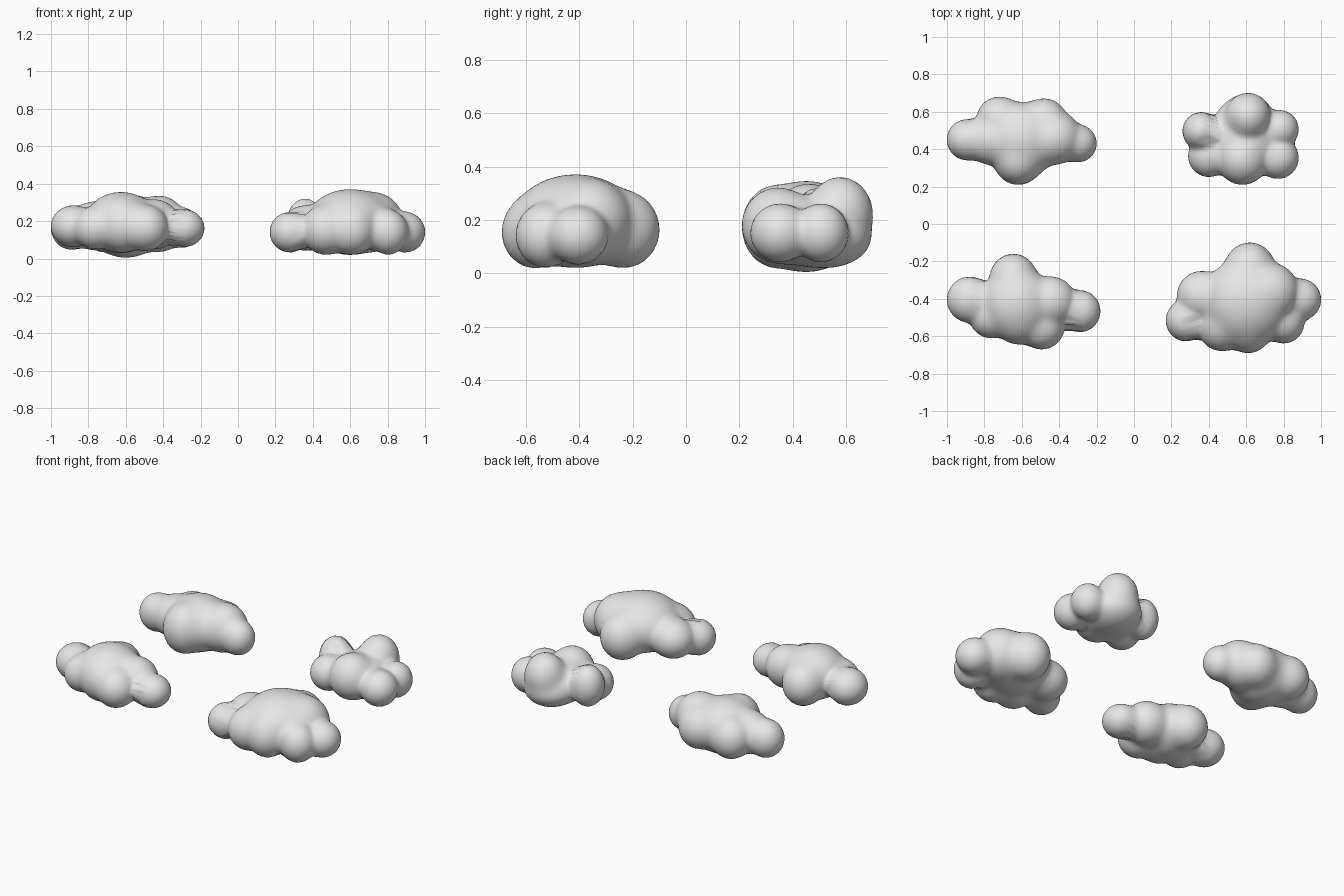
import bpy
import bmesh
import math
from mathutils import Vector

default = bpy.data.objects.get("Cube")
if default:
    bpy.data.objects.remove(default, do_unlink=True)

grey = bpy.data.materials.new("cloud grey")
grey.use_nodes = True
grey.diffuse_color = (0.8, 0.8, 0.8, 1)
grey.node_tree.nodes["Principled BSDF"].inputs["Base Color"].default_value = (0.8, 0.8, 0.8, 1)

BLEND = 5


def field(p, puffs):
    """Soft union of puffs: at least one means inside."""
    total = 0
    for x, y, z, r, h in puffs:
        d = ((p.x - x) ** 2 + (p.y - y) ** 2) / r ** 2 + ((p.z - z) / h) ** 2
        total += math.exp(BLEND * (1 - d))
    return total


def surface_distance(centre, ray, puffs):
    """Halve the interval until the skin of the puffs is met."""
    near, far = 0, 2
    for _ in range(16):
        mid = (near + far) / 2
        if field(centre + ray * mid, puffs) > 1:
            near = mid
        else:
            far = mid
    return near


def cloud(name, low, high, puffs):
    """Wrap a ball around the puffs and fit it between two corners."""
    low, high = Vector(low), Vector(high)
    x, y, z, _, _ = puffs[0]
    centre, half = Vector((x, y, z)), (high - low) / 2
    bm = bmesh.new()
    bmesh.ops.create_icosphere(bm, subdivisions=5, radius=1)
    for v in bm.verts:
        ray = v.co * half
        v.co = centre + ray * surface_distance(centre, ray, puffs)
    for axis in range(3):
        values = [v.co[axis] for v in bm.verts]
        start, span = min(values), max(values) - min(values)
        for v in bm.verts:
            v.co[axis] = low[axis] + (v.co[axis] - start) / span * (high[axis] - low[axis])
    for f in bm.faces:
        f.smooth = True
    mesh = bpy.data.meshes.new(name)
    bm.to_mesh(mesh)
    bm.free()
    mesh.materials.append(grey)
    bpy.context.collection.objects.link(bpy.data.objects.new(name, mesh))


# Each puff: x, y, z, flat radius, half height
cloud("front_left_cloud", (.17, -.69, .02), (1, -.1, .37), [
    (.6, -.42, .2, .23, .16), (.62, -.24, .17, .13, .13), (.36, -.39, .17, .13, .11),
    (.28, -.52, .15, .11, .1), (.47, -.55, .16, .13, .12), (.61, -.57, .16, .12, .12),
    (.8, -.53, .15, .11, .11), (.89, -.41, .15, .11, .1), (.73, -.37, .2, .15, .14)])

# Back left cloud has a dip between three raised puffs
cloud("back_left_cloud", (.26, .21, .02), (.88, .7, .36), [
    (.58, .44, .16, .19, .13), (.61, .57, .22, .12, .14), (.36, .49, .19, .1, .13),
    (.4, .36, .15, .11, .11), (.58, .34, .18, .13, .14), (.78, .5, .15, .1, .11),
    (.77, .35, .15, .11, .11), (.6, .52, .13, .16, .11)])

cloud("front_right_cloud", (-1, -.67, .03), (-.18, -.16, .355), [
    (-.63, -.42, .19, .19, .16), (-.65, -.28, .17, .12, .13), (-.88, -.4, .17, .12, .11),
    (-.77, -.49, .16, .11, .11), (-.5, -.54, .16, .12, .12), (-.3, -.46, .16, .11, .1),
    (-.45, -.41, .18, .13, .13), (-.62, -.51, .17, .12, .13)])

cloud("back_right_cloud", (-1, .21, .005), (-.2, .68, .345), [
    (-.6, .45, .17, .2, .16), (-.72, .56, .16, .12, .12), (-.48, .55, .16, .12, .12),
    (-.89, .45, .16, .11, .11), (-.3, .43, .16, .1, .1), (-.62, .33, .17, .12, .14),
    (-.42, .46, .18, .14, .14), (-.77, .45, .17, .13, .12)])
